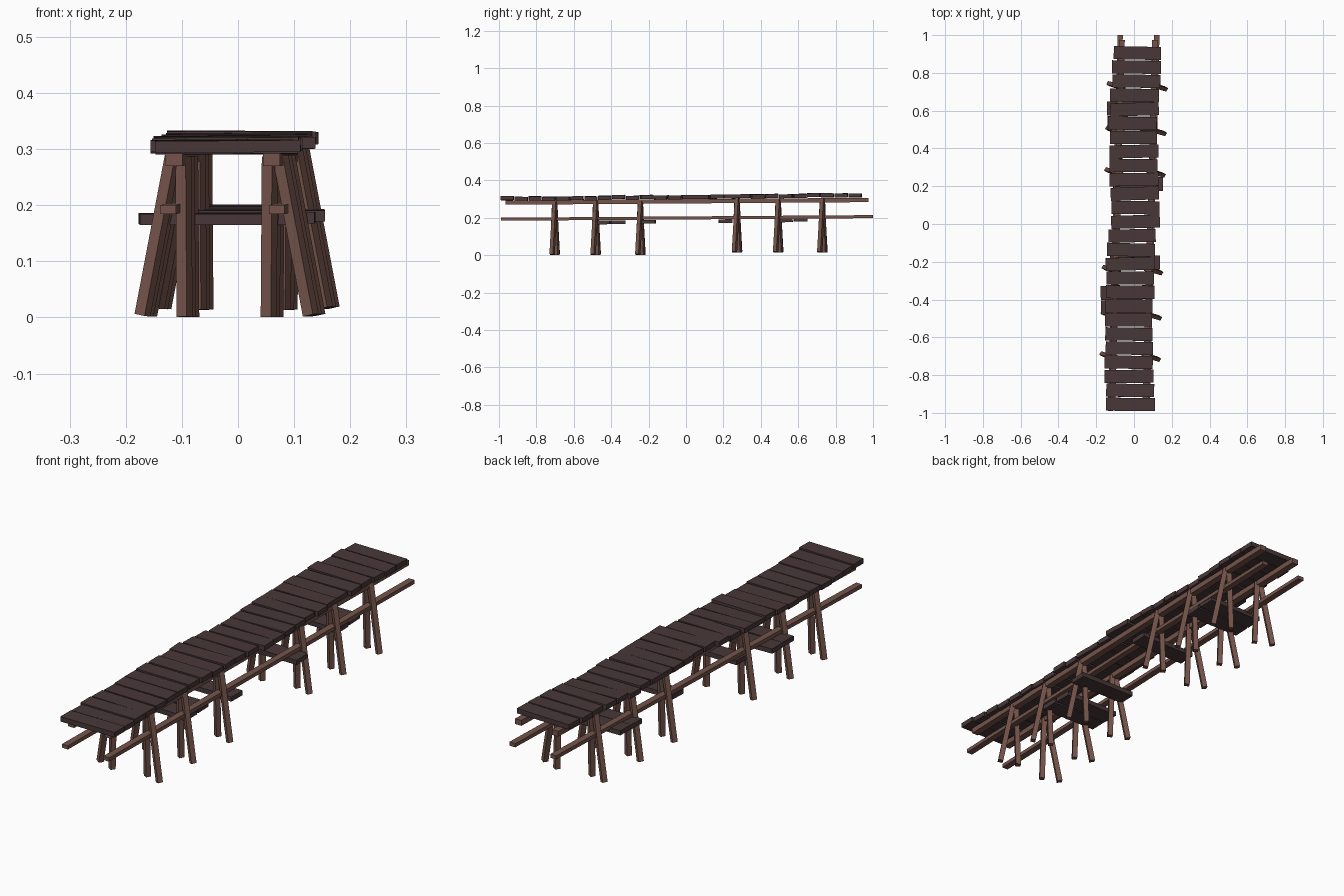
import bpy, random
from math import radians, cos, sin
from mathutils import Vector, Matrix, Euler

random.seed(4)
if "Cube" in bpy.data.objects:
    bpy.data.objects.remove(bpy.data.objects["Cube"], do_unlink=True)


def material(name, rgb):
    m = bpy.data.materials.new(name)
    m.use_nodes = True
    col = (*rgb, 1)
    m.diffuse_color = col
    bsdf = m.node_tree.nodes["Principled BSDF"]
    bsdf.inputs["Base Color"].default_value = col
    bsdf.inputs["Roughness"].default_value = 0.9
    return m


dark_wood = material("dark_wood", (0.066, 0.039, 0.040))
brown_wood = material("brown_wood", (0.175, 0.088, 0.069))


def box(name, size, matrix, mat):
    """Box of the given size, placed by a matrix."""
    bpy.ops.mesh.primitive_cube_add(size=1)
    ob = bpy.context.object
    ob.name = name
    ob.data.transform(matrix @ Matrix.Diagonal((*size, 1)))
    ob.data.materials.append(mat)
    return ob


def beam(name, a, b, width, height, mat, side=(1, 0, 0)):
    """Square timber from a to b, its width facing the side direction."""
    a, b = Vector(a), Vector(b)
    d = (b - a).normalized()
    s = Vector(side)
    s = (s - d * s.dot(d)).normalized()
    m = Matrix((s, d.cross(s), d)).transposed().to_4x4()
    m.translation = (a + b) / 2
    return box(name, (width, height, (b - a).length), m, mat)


def plank(name, centre, size, tilt, yaw, mat):
    rot = Euler((radians(tilt[0]), radians(tilt[1]), radians(yaw))).to_matrix().to_4x4()
    return box(name, size, Matrix.Translation(centre) @ rot, mat)


def mid(y):
    """Sideways drift of the walkway along its length."""
    return 0.026 * y - 0.002


# Deck planks, from back to front, with their sideways shifts in thousandths
shifts = [18, 13, 13, 3, 3, -8, -3, 0, -3, 0, 4, 8, 8,
          -10, -16, -20, -20, -20, -28, -29, -27, -25, -28, -27, -20, -18]
for i, shift in enumerate(shifts):
    y = 0.905 - 0.0744 * i
    z = 0.312 + 0.010 * y + random.uniform(-0.003, 0.003)
    plank(f"deck_plank_{i + 1}", (shift / 1000, y, z),
          (0.255 + random.uniform(-0.006, 0.006), 0.069, 0.021),
          (random.uniform(-1, 2), random.uniform(-0.5, 0.5)),
          random.uniform(-1.5, 2), dark_wood)

# Long rails: deck bearers above, thinner braces below
for side, label in ((-1, "right"), (1, "left")):
    beam(f"deck_bearer_{label}",
         (mid(-0.965) + side * 0.087, -0.965, 0.281),
         (mid(0.975) + side * 0.087, 0.975, 0.295), 0.030, 0.023, brown_wood)
    beam(f"lower_rail_{label}",
         (mid(-0.99) + side * 0.097, -0.99, 0.192),
         (mid(1.0) + side * 0.097, 1.0, 0.206), 0.028, 0.016, brown_wood)

# Trestles: each side has an upright inner leg and a splayed outer leg
turn = (cos(radians(30)), -sin(radians(30)), 0)
for i, y in enumerate((-0.702, -0.483, -0.244, 0.273, 0.493, 0.729)):
    ground = 0 if y < 0 else 0.013
    top = ground + 0.287
    for side, label in ((-1, "right"), (1, "left")):
        c = mid(y)
        beam(f"inner_leg_{label}_{i + 1}",
             (c + side * 0.075, y + side * 0.012, ground + 0.001),
             (c + side * 0.077, y, top), 0.021, 0.021, brown_wood, turn)
        beam(f"outer_leg_{label}_{i + 1}",
             (c + side * 0.150, y - side * 0.014, ground + 0.004),
             (c + side * 0.096, y + side * 0.002, top), 0.021, 0.021, brown_wood, turn)

# Loose cross boards resting under the lower rails
boards = [(-0.042, -0.443, 0.175), (-0.044, -0.363, 0.176), (0.005, -0.200, 0.178),
          (0.022, 0.212, 0.182), (-0.008, 0.533, 0.186), (-0.010, 0.612, 0.190)]
for i, centre in enumerate(boards):
    plank(f"cross_board_{i + 1}", centre, (0.265, 0.074, 0.020),
          (random.uniform(0, 2), 0), random.uniform(-1.5, 1.5), dark_wood)
